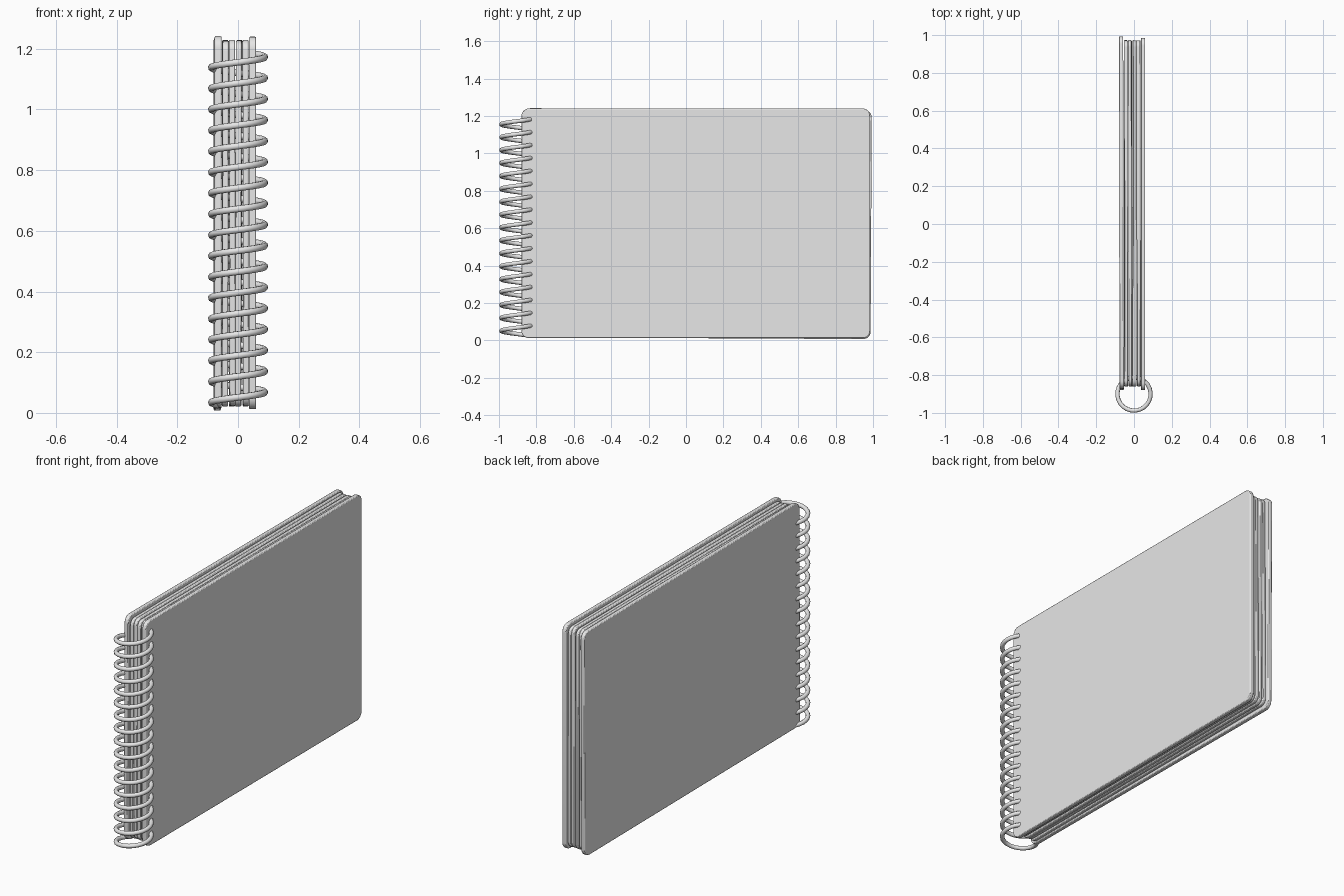
import bpy, math

if "Cube" in bpy.data.objects:
    bpy.data.objects.remove(bpy.data.objects["Cube"])

grey = bpy.data.materials.new("light_grey")
grey.diffuse_color = (0.8, 0.8, 0.8, 1)
grey.use_nodes = True
grey.node_tree.nodes["Principled BSDF"].inputs["Base Color"].default_value = grey.diffuse_color


def sheet(name, x, thick, y0, y1, z0, z1, radius, bevel, rot=(0, 0, 0)):
    """Rounded rectangle in the YZ plane, extruded along X."""
    hy, hz, h = (y1 - y0) / 2, (z1 - z0) / 2, thick / 2
    ring = []
    for k, (sy, sz) in enumerate([(1, 1), (-1, 1), (-1, -1), (1, -1)]):
        for i in range(7):
            a = math.radians(90 * k + 15 * i)
            ring.append((sy * (hy - radius) + radius * math.cos(a),
                         sz * (hz - radius) + radius * math.sin(a)))
    n = len(ring)
    verts = [(s, y, z) for s in (-h, h) for y, z in ring]
    faces = [tuple(reversed(range(n))), tuple(range(n, 2 * n))]
    faces += [(i, (i + 1) % n, n + (i + 1) % n, n + i) for i in range(n)]
    mesh = bpy.data.meshes.new(name)
    mesh.from_pydata(verts, [], faces)
    mesh.materials.append(grey)
    ob = bpy.data.objects.new(name, mesh)
    ob.location = (x, (y0 + y1) / 2, (z0 + z1) / 2)
    ob.rotation_euler = [math.radians(r) for r in rot]
    bpy.context.collection.objects.link(ob)
    mod = ob.modifiers.new("soft_rim", 'BEVEL')
    mod.width, mod.segments = bevel, 2
    mod.limit_method, mod.angle_limit = 'ANGLE', math.radians(40)
    bpy.ops.object.select_all(action='DESELECT')
    ob.select_set(True)
    bpy.context.view_layer.objects.active = ob
    bpy.ops.object.shade_smooth_by_angle(angle=math.radians(30))
    return ob


# Covers, slightly out of line with each other
sheet("right_cover", 0.048, 0.023, -0.88, 0.985, 0.012, 1.24, 0.04, 0.004)
sheet("left_cover", -0.067, 0.023, -0.875, 0.99, 0.012, 1.237, 0.04, 0.004,
      (-0.3, 0, 0.1))

# Page blocks with small twists, leaving narrow gaps between them
twists = [(0.1, 0.1, 0.06), (-0.1, -0.1, 0.1), (0.08, 0.1, -0.06), (-0.06, -0.08, 0.06)]
for i, rot in enumerate(twists):
    sheet("page_block_%d" % (i + 1), -0.0425 + 0.0225 * i, 0.0195,
          -0.86, 0.972, 0.022, 1.228, 0.035, 0.004, rot)

# Spiral binding wire
PITCH, R, WIRE, STEPS = 0.069, 0.088, 0.0115, 24
start, end = math.radians(140), math.radians(17 * 360 + 50)
count = int((end - start) / (2 * math.pi) * STEPS)
curve = bpy.data.curves.new("spiral_binding", 'CURVE')
curve.dimensions = '3D'
curve.bevel_depth, curve.bevel_resolution = WIRE, 2
curve.use_fill_caps = True
spline = curve.splines.new('POLY')
spline.points.add(count)
for i, p in enumerate(spline.points):
    a = start + (end - start) * i / count
    z = 0.034 + PITCH * (a - math.pi) / (2 * math.pi)
    p.co = (R * math.cos(a), -0.9 + R * math.sin(a), z, 1)
spline.use_smooth = True
curve.materials.append(grey)
wire = bpy.data.objects.new("spiral_binding", curve)
bpy.context.collection.objects.link(wire)
